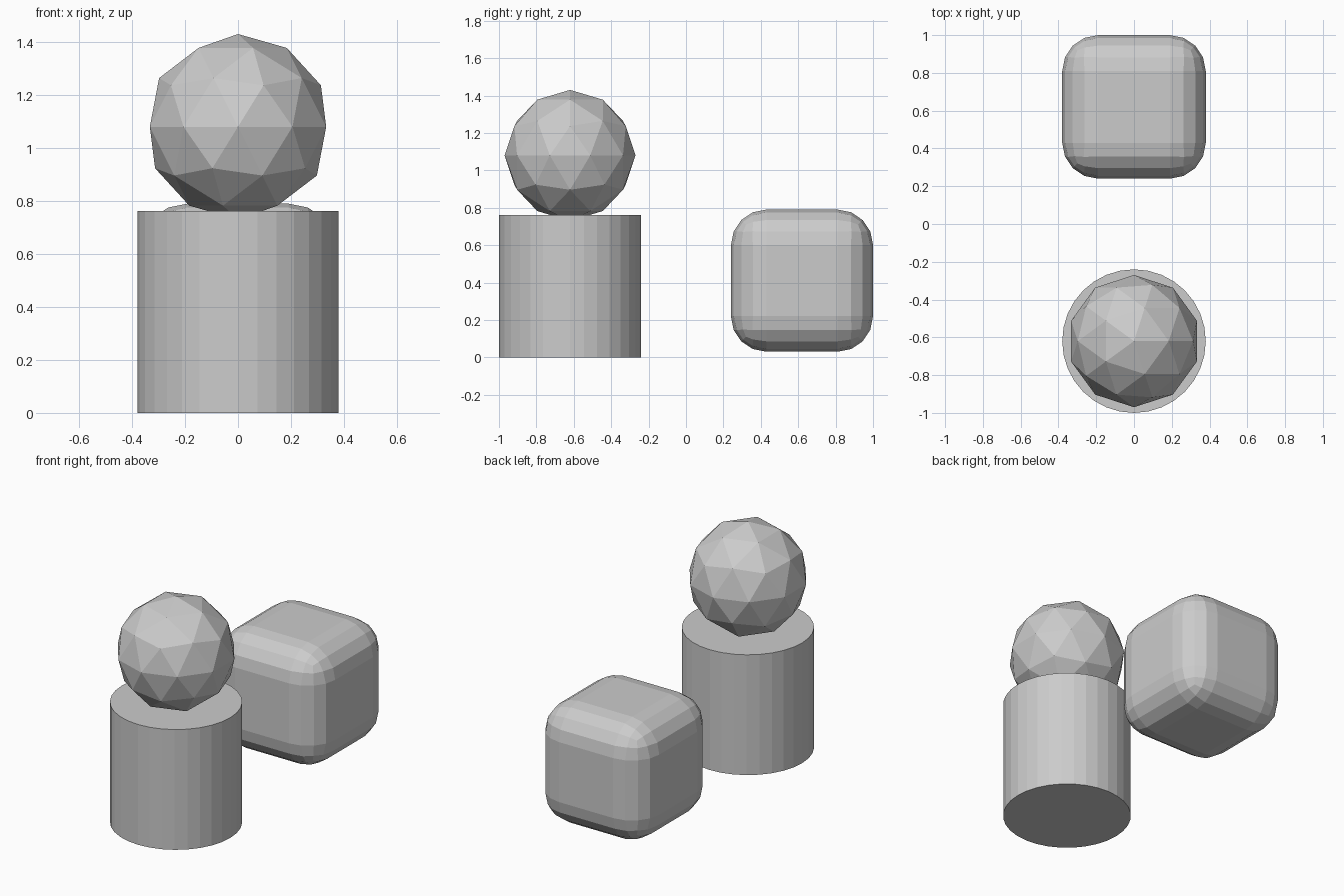
import bpy

if "Cube" in bpy.data.objects:
    bpy.data.objects.remove(bpy.data.objects["Cube"])

# cylindrical pedestal
bpy.ops.mesh.primitive_cylinder_add(vertices=32, radius=0.38, depth=0.762,
                                    location=(0, -0.62, 0.381))
bpy.context.object.name = "pedestal"

# faceted ball resting in the pedestal top
bpy.ops.mesh.primitive_ico_sphere_add(subdivisions=2, radius=0.35,
                                      location=(0, -0.62, 1.08))
bpy.context.object.name = "faceted_ball"

# floating cube with rounded edges
bpy.ops.mesh.primitive_cube_add(size=0.76, location=(0, 0.62, 0.41))
cube = bpy.context.object
cube.name = "rounded_cube"
bevel = cube.modifiers.new("rounding", 'BEVEL')
bevel.width = 0.19
bevel.segments = 4
